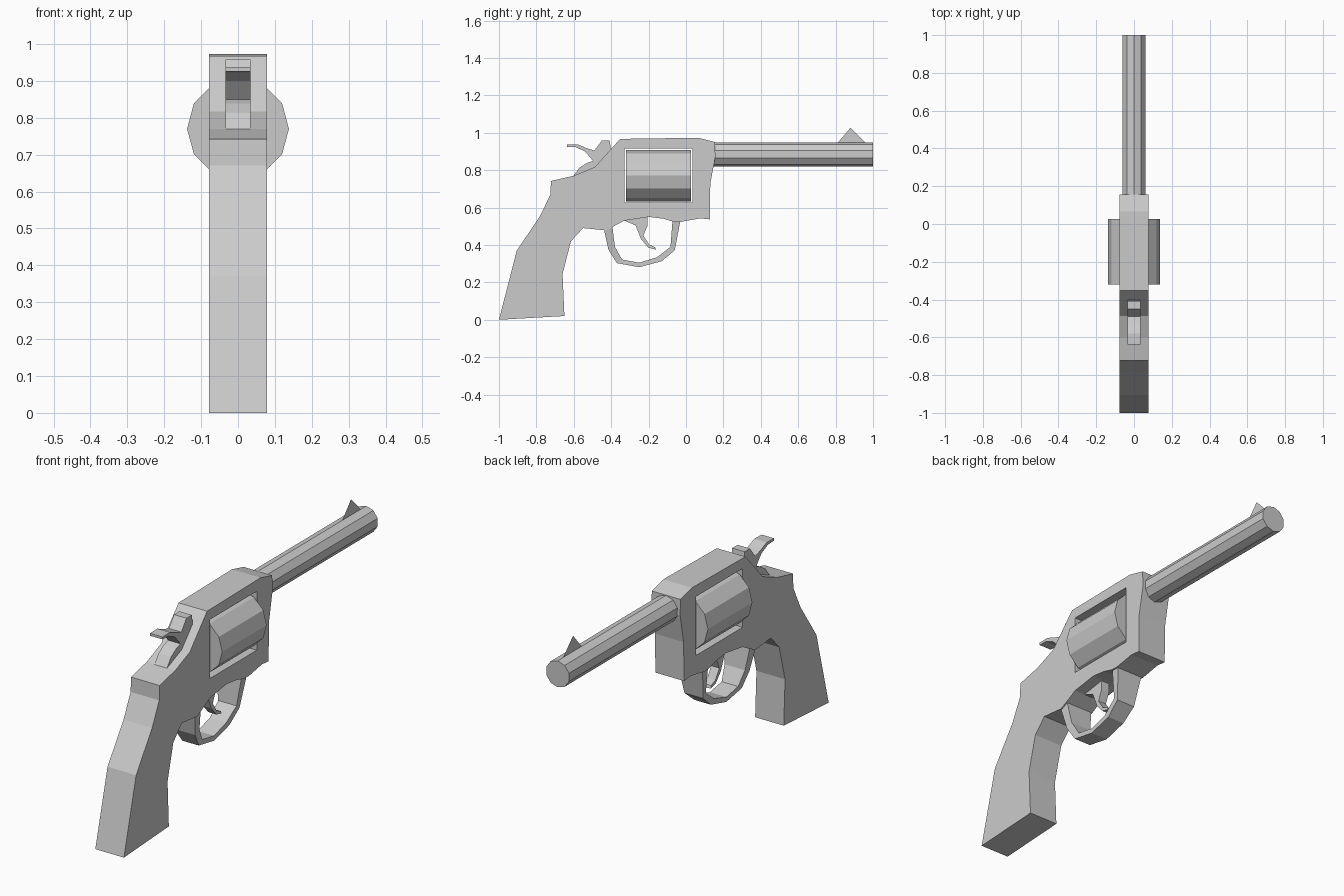
import bpy, bmesh, math

if "Cube" in bpy.data.objects:
    bpy.data.objects.remove(bpy.data.objects["Cube"])


def make_object(name, verts, faces):
    mesh = bpy.data.meshes.new(name)
    mesh.from_pydata(verts, [], faces)
    bm = bmesh.new()
    bm.from_mesh(mesh)
    bmesh.ops.recalc_face_normals(bm, faces=bm.faces)
    bm.to_mesh(mesh)
    bm.free()
    obj = bpy.data.objects.new(name, mesh)
    bpy.context.collection.objects.link(obj)
    return obj


def side_profile(name, pts, half):
    """Extrude a (y, z) outline symmetrically across x."""
    n = len(pts)
    verts = [(s * half, y, z) for s in (-1, 1) for y, z in pts]
    faces = [tuple(range(n)), tuple(range(n, 2 * n))]
    faces += [(i, (i + 1) % n, n + (i + 1) % n, n + i) for i in range(n)]
    return make_object(name, verts, faces)


def rod(name, sides, radius, y0, y1, z, turn=0.0):
    """Polygonal rod lying along y."""
    ring = [(radius * math.cos(turn + math.tau * i / sides),
             z + radius * math.sin(turn + math.tau * i / sides)) for i in range(sides)]
    verts = [(x, y, zz) for y in (y0, y1) for x, zz in ring]
    faces = [tuple(range(sides)), tuple(range(sides, 2 * sides))]
    faces += [(i, (i + 1) % sides, sides + (i + 1) % sides, sides + i) for i in range(sides)]
    return make_object(name, verts, faces)


# Frame and grip in one outline
frame = side_profile("frame_and_grip", [
    (-1, 0), (-.65, .02), (-.66, .245), (-.615, .42), (-.55, .49), (-.43, .478),
    (-.395, .495), (-.33, .53), (-.2, .55), (-.12, .54), (-.07, .525), (-.03, .523),
    (.075, .542), (.127, .537), (.13, .73), (.157, .87), (.155, .95), (.065, .973),
    (-.352, .967), (-.487, .817), (-.6, .77), (-.722, .742), (-.725, .67),
    (-.78, .555), (-.905, .37)], .078)

# Window through the frame for the cylinder
cutter = side_profile("window_cutter",
                      [(-.33, .627), (.035, .627), (.035, .917), (-.33, .917)], .3)
mod = frame.modifiers.new("window", 'BOOLEAN')
mod.operation = 'DIFFERENCE'
mod.solver = 'EXACT'
mod.object = cutter
bpy.context.view_layer.objects.active = frame
bpy.ops.object.modifier_apply(modifier=mod.name)
bpy.data.objects.remove(cutter)

# Cylinder and barrel
rod("cylinder", 12, .138, -.32, .026, .77)
rod("barrel", 10, .065, .13, 1, .884, math.pi / 2)

# Front sight, a thin blade
make_object("front_sight", [(0, .81, .945), (0, .96, .945), (0, .88, 1.027)], [(0, 1, 2)])

# Hammer with its curved spur
side_profile("hammer", [
    (-.605, .765), (-.57, .813), (-.53, .838), (-.497, .85), (-.54, .9), (-.59, .923),
    (-.637, .925), (-.637, .937), (-.58, .938), (-.53, .917), (-.49, .905),
    (-.45, .958), (-.408, .958), (-.4, .9), (-.42, .8)], .034)

# Trigger
side_profile("trigger", [
    (-.33, .53), (-.27, .505), (-.24, .43), (-.2, .385), (-.16, .375), (-.165, .388),
    (-.197, .402), (-.228, .45), (-.207, .5), (-.207, .56), (-.33, .56)], .022)

# Trigger guard: outer point, inner point and half width at each station
stations = [
    ((-.44, .49), (-.395, .51), .074), ((-.415, .375), (-.38, .39), .056),
    ((-.37, .303), (-.342, .322), .045), ((-.25, .281), (-.25, .305), .045),
    ((-.13, .313), (-.155, .334), .045), ((-.06, .372), (-.083, .39), .05),
    ((-.03, .53), (-.072, .53), .07)]
verts, faces = [], []
for outer, inner, w in stations:
    verts += [(-w, *outer), (w, *outer), (w, *inner), (-w, *inner)]
for k in range(0, 4 * (len(stations) - 1), 4):
    faces += [(k + j, k + (j + 1) % 4, k + 4 + (j + 1) % 4, k + 4 + j) for j in range(4)]
last = len(verts) - 4
faces += [(0, 1, 2, 3), (last, last + 1, last + 2, last + 3)]
make_object("trigger_guard", verts, faces)
